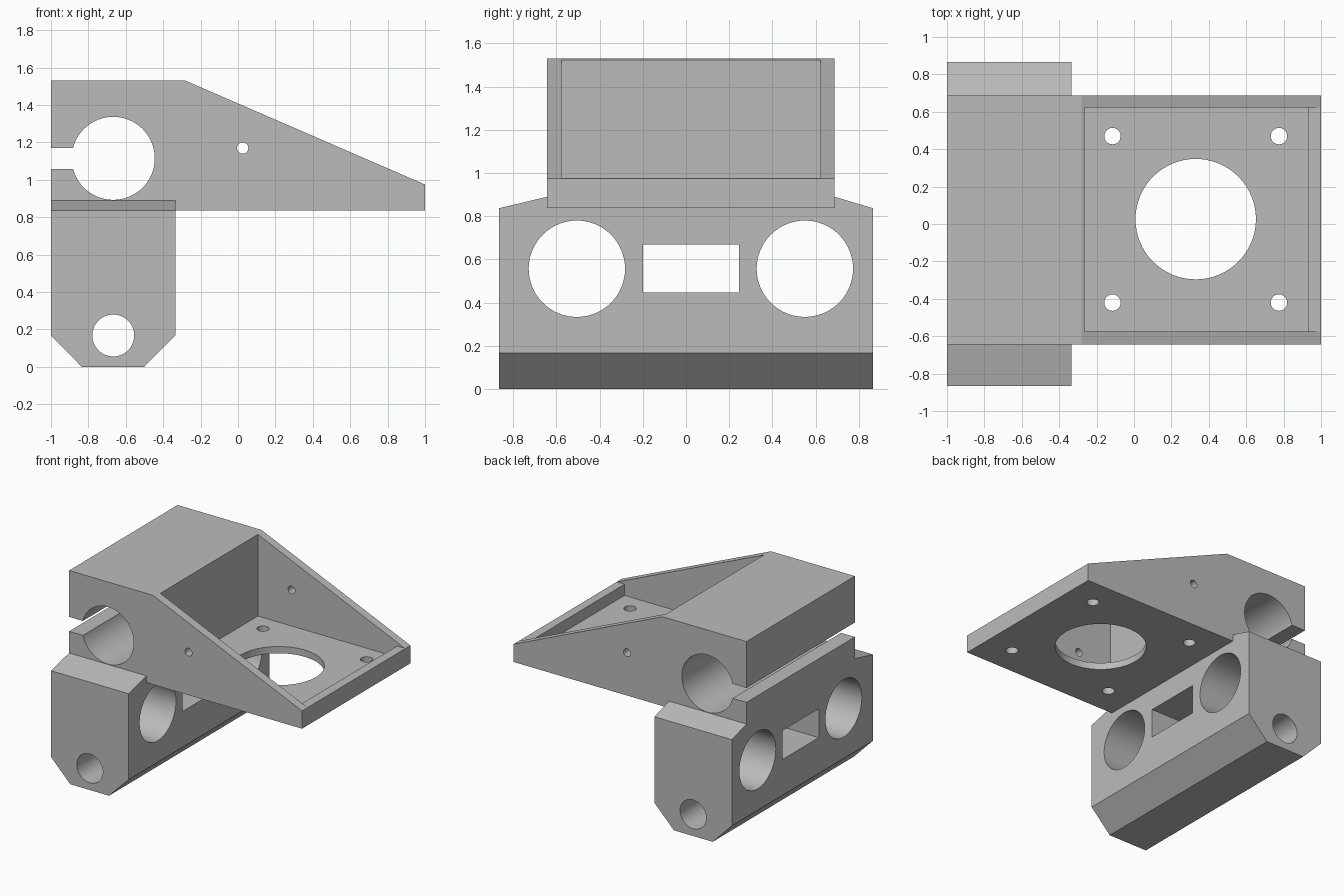
import bpy, bmesh, math

cube = bpy.data.objects.get("Cube")
if cube:
    bpy.data.objects.remove(cube, do_unlink=True)

grey = bpy.data.materials.new("plain grey")
grey.use_nodes = True
colour = (0.5, 0.5, 0.5, 1)
grey.diffuse_color = colour
grey.node_tree.nodes["Principled BSDF"].inputs["Base Color"].default_value = colour

# Place a 2D outline point at a depth along the extrusion axis
PLACE = {
    "x": lambda p, d: (d, p[0], p[1]),
    "y": lambda p, d: (p[0], d, p[1]),
    "z": lambda p, d: (p[0], p[1], d),
}


def prism(name, outline, axis, start, end):
    bm = bmesh.new()
    low, high = [[bm.verts.new(PLACE[axis](p, d)) for p in outline] for d in (start, end)]
    bm.faces.new(low)
    bm.faces.new(high)
    for i in range(len(outline)):
        j = (i + 1) % len(outline)
        bm.faces.new((low[i], low[j], high[j], high[i]))
    bmesh.ops.recalc_face_normals(bm, faces=bm.faces[:])
    mesh = bpy.data.meshes.new(name)
    bm.to_mesh(mesh)
    bm.free()
    mesh.materials.append(grey)
    obj = bpy.data.objects.new(name, mesh)
    bpy.context.collection.objects.link(obj)
    return obj


def circle(u, v, r, n=64):
    return [(u + r * math.cos(2 * math.pi * i / n), v + r * math.sin(2 * math.pi * i / n))
            for i in range(n)]


def rect(u0, u1, v0, v1):
    return [(u0, v0), (u1, v0), (u1, v1), (u0, v1)]


def combine(target, tool, operation):
    tool.hide_render = True
    mod = target.modifiers.new(operation.lower(), "BOOLEAN")
    mod.operation, mod.solver, mod.object = operation, "EXACT", tool
    bpy.context.view_layer.objects.active = target
    bpy.ops.object.modifier_apply(modifier=mod.name)
    bpy.data.objects.remove(tool, do_unlink=True)


def cut(target, outline, axis, start=-1.5, end=2):
    combine(target, prism("cutter", outline, axis, start, end), "DIFFERENCE")


BASE, SHELF = 0.837, 0.89
FRONT, BACK, MID = -0.643, 0.687, 0.022

# Lower clamp block: chamfered underside, sloped shoulders
block = prism("clamp_block", [(-1, 0.168), (-0.835, 0), (-0.502, 0), (-0.335, 0.168),
                              (-0.335, SHELF), (-1, SHELF)], "y", -0.865, 0.865)
shoulders = prism("shoulders", [(-0.865, -0.1), (0.865, -0.1), (0.865, BASE), (BACK, SHELF),
                                (FRONT, SHELF), (-0.865, BASE)], "x", -1.2, 0)
combine(block, shoulders, "INTERSECT")

# Upper motor bracket: wedge sides, open tray
bracket = prism("motor_bracket", [(-1, BASE), (1, BASE), (1, 0.975), (-0.28, 1.53), (-1, 1.53)],
                "y", FRONT, BACK)
cut(bracket, [(-0.265, SHELF), (0.93, SHELF), (0.93, 0.977), (1.1, 0.977), (1.1, 1.7),
              (-0.265, 1.7)], "y", -0.575, 0.622)

# Tray floor: motor opening and four bolt holes
cut(bracket, circle(0.33, MID + 0.004, 0.322), "z")
for x in (-0.115, 0.775):
    for side in (-1, 1):
        cut(bracket, circle(x, MID + 0.003 + side * 0.445, 0.044, 32), "z")

# Join both halves into one solid body
combine(bracket, block, "UNION")
body = bracket
body.name = "carriage_bracket"

# Cross bore with its clamping slot, side pin hole and lower rod hole
cut(body, circle(-0.667, 1.115, 0.222), "y")
cut(body, rect(-1.1, -0.8, 1.058, 1.17), "y")
cut(body, circle(0.025, 1.17, 0.03, 32), "y")
cut(body, circle(-0.667, 0.168, 0.112), "y")

# Twin bearing bores and the rectangular belt window
for y in (-0.505, 0.55):
    cut(body, circle(y, 0.557, 0.223), "x")
cut(body, rect(-0.2, 0.245, 0.446, 0.67), "x")

bpy.ops.object.select_all(action="DESELECT")
body.select_set(True)
bpy.context.view_layer.objects.active = body
bpy.ops.object.shade_smooth_by_angle(angle=math.radians(20))
